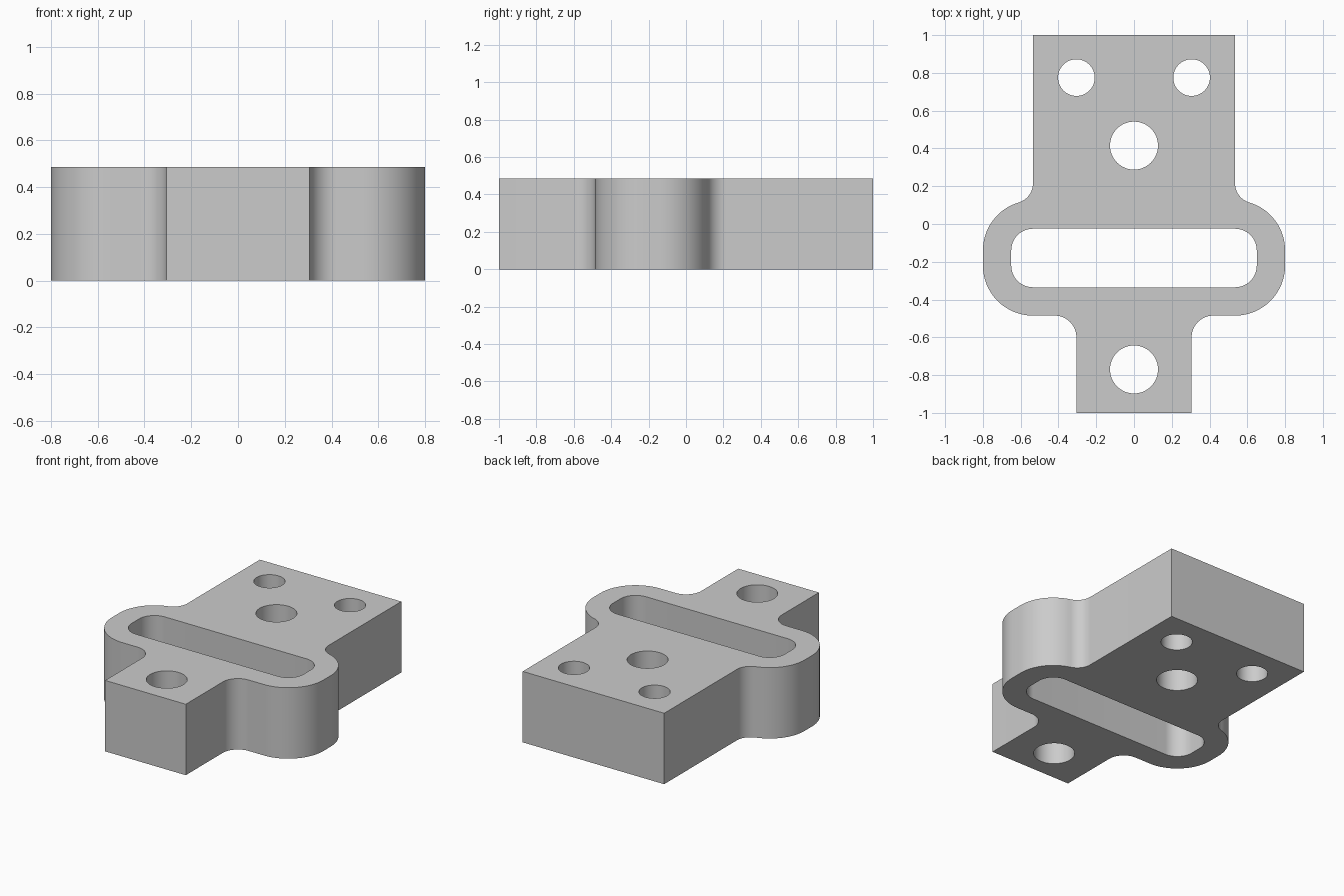
import bpy
import bmesh
from math import cos, sin, radians, sqrt, atan2, degrees

cube = bpy.data.objects.get("Cube")
if cube:
    bpy.data.objects.remove(cube, do_unlink=True)

HEIGHT = 0.485
SLOT_R = 0.115            # corner radius of the slot
WALL = 0.15               # wall thickness around the slot
LOBE_R = SLOT_R + WALL
LOBE_X = 0.535            # also the half width of the rear plate
Y_LOW, Y_HIGH = -0.22, -0.14
TONGUE_X = 0.305


def arc(cx, cy, r, start, end, steps=16):
    """Points on an arc, angles in degrees."""
    angles = [radians(start + (end - start) * i / steps) for i in range(steps + 1)]
    return [(cx + r * cos(a), cy + r * sin(a)) for a in angles]


def circle(cx, cy, r):
    return arc(cx, cy, r, 0, 360, 48)[:-1]


def mirrored(half):
    """Close a right-hand half profile with its mirror image."""
    return half + [(-x, y) for x, y in reversed(half)]


# Outer profile: tongue, fillet, lobe, fillet, rear plate
fillet = 0.105
rise = sqrt((LOBE_R + fillet) ** 2 - fillet ** 2)
tangent = degrees(atan2(rise, fillet))
outline = mirrored(
    [(TONGUE_X, -1)]
    + arc(TONGUE_X + SLOT_R, Y_LOW - LOBE_R - SLOT_R, SLOT_R, 180, 90)
    + arc(LOBE_X, Y_LOW, LOBE_R, -90, 0)
    + arc(LOBE_X, Y_HIGH, LOBE_R, 0, tangent)
    + arc(LOBE_X + fillet, Y_HIGH + rise, fillet, 180 + tangent, 180)
    + [(LOBE_X, 1)]
)

# Openings: rounded slot and four round holes
slot = mirrored(
    arc(LOBE_X, Y_LOW, SLOT_R, -90, 0) + arc(LOBE_X, Y_HIGH, SLOT_R, 0, 90)
)
holes = [
    circle(0, -0.77, 0.127),
    circle(0, 0.415, 0.127),
    circle(0.305, 0.775, 0.097),
    circle(-0.305, 0.775, 0.097),
]

# Filled and extruded curve
curve = bpy.data.curves.new("bracket_profile", "CURVE")
curve.dimensions = "2D"
curve.fill_mode = "BOTH"
curve.extrude = HEIGHT / 2
for loop in [outline, slot] + holes:
    spline = curve.splines.new("POLY")
    spline.points.add(len(loop) - 1)
    for point, (x, y) in zip(spline.points, loop):
        point.co = (x, y, 0, 1)
    spline.use_cyclic_u = True
profile = bpy.data.objects.new("bracket_profile", curve)
bpy.context.collection.objects.link(profile)
bpy.context.view_layer.update()

# Solid mesh from the curve
evaluated = profile.evaluated_get(bpy.context.evaluated_depsgraph_get())
mesh = bpy.data.meshes.new_from_object(evaluated)
mesh.name = "bracket"
bpy.data.objects.remove(profile, do_unlink=True)
bm = bmesh.new()
bm.from_mesh(mesh)
bmesh.ops.remove_doubles(bm, verts=bm.verts, dist=0.0001)
bmesh.ops.translate(bm, verts=bm.verts, vec=(0, 0, HEIGHT / 2))
bmesh.ops.recalc_face_normals(bm, faces=bm.faces)
bm.to_mesh(mesh)
bm.free()
bracket = bpy.data.objects.new("bracket", mesh)
bpy.context.collection.objects.link(bracket)

# Plain grey
grey = bpy.data.materials.new("grey")
grey.use_nodes = True
grey.diffuse_color = (0.6, 0.6, 0.6, 1)
grey.node_tree.nodes["Principled BSDF"].inputs["Base Color"].default_value = (0.6, 0.6, 0.6, 1)
mesh.materials.clear()
mesh.materials.append(grey)

# Smooth walls, sharp rims
bpy.ops.object.select_all(action="DESELECT")
bracket.select_set(True)
bpy.context.view_layer.objects.active = bracket
bpy.ops.object.shade_smooth_by_angle(angle=radians(30))
